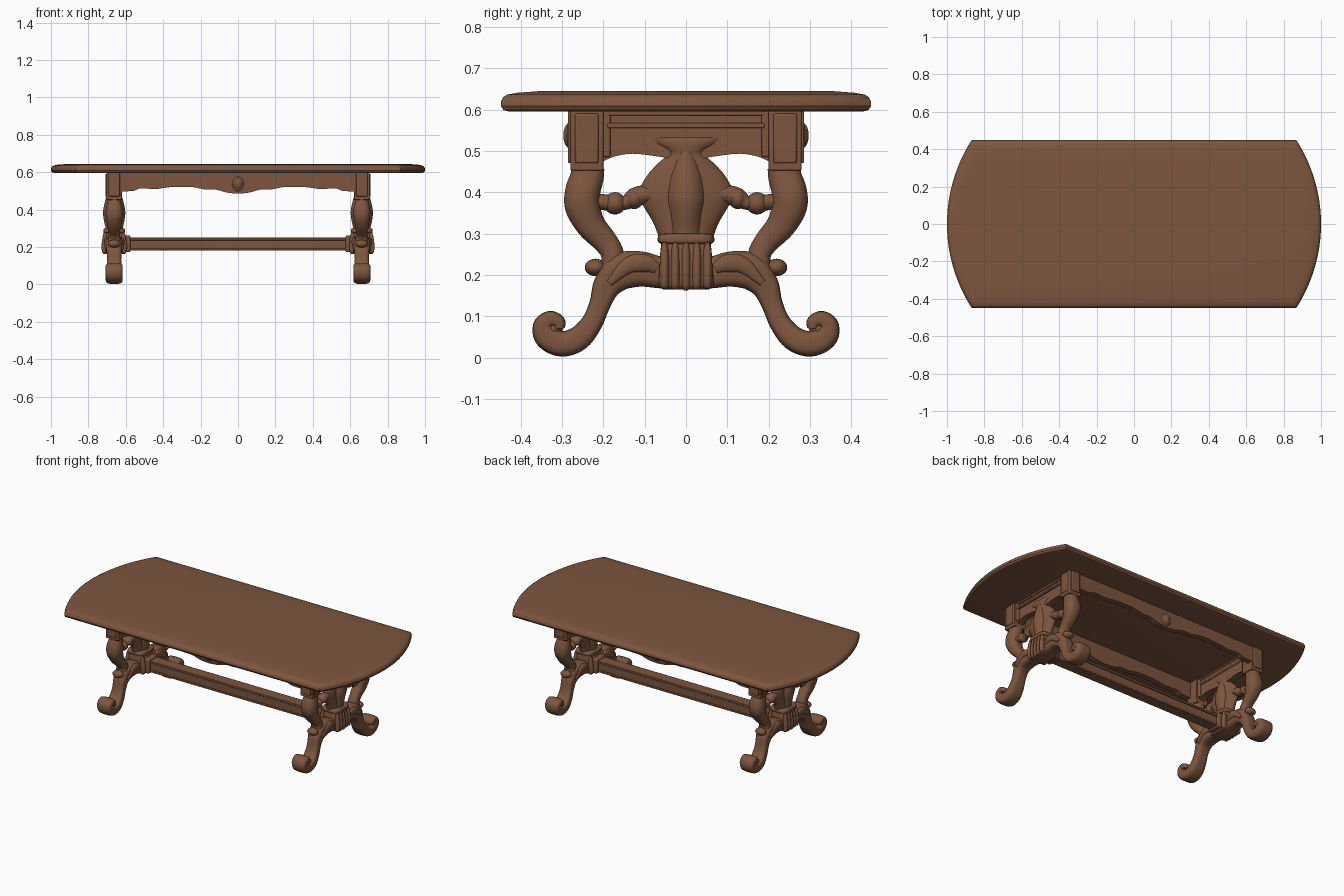
import bpy, bmesh, math
from mathutils import Vector

wood = bpy.data.materials.new("brown wood")
wood.diffuse_color = (0.205, 0.093, 0.049, 1)
LX = 0.662          # distance of each trestle from the centre


def finish(bm, name, mirror="", bevel=0, angle=35):
    """Turn a bmesh into a named object, mirrored over the given axes."""
    bmesh.ops.recalc_face_normals(bm, faces=bm.faces[:])
    me = bpy.data.meshes.new(name)
    bm.to_mesh(me)
    bm.free()
    me.materials.append(wood)
    ob = bpy.data.objects.new(name, me)
    bpy.context.collection.objects.link(ob)
    bpy.ops.object.select_all(action='DESELECT')
    ob.select_set(True)
    bpy.context.view_layer.objects.active = ob
    bpy.ops.object.shade_smooth_by_angle(angle=math.radians(angle))
    if bevel:
        m = ob.modifiers.new("bevel", 'BEVEL')
        m.width, m.segments = bevel, 2
    if mirror:
        m = ob.modifiers.new("mirror", 'MIRROR')
        m.use_axis = ("x" in mirror, "y" in mirror, False)
        m.use_mirror_merge = False
    return ob


def skin(rings, name, mirror="", angle=35):
    """Join closed rings of points into a capped surface."""
    bm = bmesh.new()
    vs = [[bm.verts.new(p) for p in r] for r in rings]
    n = len(vs[0])
    for a, b in zip(vs, vs[1:]):
        for i in range(n):
            j = (i + 1) % n
            bm.faces.new((a[i], a[j], b[j], b[i]))
    bm.faces.new(vs[0])
    bm.faces.new(vs[-1])
    return finish(bm, name, mirror, angle=angle)


def smooth(keys, steps=5):
    """Catmull-Rom interpolation of tuples of any length."""
    k = [keys[0]] + list(keys) + [keys[-1]]
    out = []
    for a, b, c, d in zip(k, k[1:], k[2:], k[3:]):
        for s in range(steps):
            t = s / steps
            out.append(tuple(0.5 * (2 * q + (r - p) * t + (2 * p - 5 * q + 4 * r - w) * t * t
                             + (3 * q - p - 3 * r + w) * t ** 3) for p, q, r, w in zip(a, b, c, d)))
    return out + [keys[-1]]


def oval(n, e):
    """Unit superellipse; larger e is squarer."""
    for i in range(n):
        a = 2 * math.pi * (i + 0.5) / n
        c, s = math.cos(a), math.sin(a)
        yield math.copysign(abs(c) ** (2 / e), c), math.copysign(abs(s) ** (2 / e), s)


def sweep(name, keys, mirror="xy", e=3, x=LX):
    """Bar in the YZ plane; keys are (y, z, in-plane radius, x radius)."""
    path, rings = smooth(keys), []
    for i, (y, z, r, h) in enumerate(path):
        a, b = path[max(i - 1, 0)], path[min(i + 1, len(path) - 1)]
        t = Vector((b[0] - a[0], b[1] - a[1])).normalized()
        rings.append([(x + h * u, y - t.y * r * v, z + t.x * r * v) for u, v in oval(20, e)])
    return skin(rings, name, mirror, 50)


def loft(name, keys, mirror="x", e=2, x=LX, y=0):
    """Upright turned or carved form; keys are (z, y radius, x radius)."""
    rings = [[(x + h * u, y + w * v, z) for u, v in oval(24, e)] for z, w, h in smooth(keys)]
    return skin(rings, name, mirror, 50)


def box(name, x0, x1, y0, y1, z0, z1, mirror="", bevel=0.004):
    bm = bmesh.new()
    bmesh.ops.create_cube(bm, size=1)
    for v in bm.verts:
        v.co = ((x0 + x1) / 2 + v.co.x * (x1 - x0), (y0 + y1) / 2 + v.co.y * (y1 - y0),
                (z0 + z1) / 2 + v.co.z * (z1 - z0))
    return finish(bm, name, mirror, bevel)


def ball(name, c, r, mirror="xy"):
    bm = bmesh.new()
    bmesh.ops.create_uvsphere(bm, u_segments=20, v_segments=12, radius=1)
    for v in bm.verts:
        v.co = [c[i] + r[i] * v.co[i] for i in range(3)]
    return finish(bm, name, mirror)


# Table top: straight long sides, bowed ends, rounded rim
def outline(d, z):
    R, cx, hy = 0.827 - d, 0.173, 0.448 - d
    a = math.asin(hy / R)
    half = [(cx + R * math.cos(t), R * math.sin(t)) for t in [a * (i / 16 - 1) for i in range(33)]]
    return [(x, y, z) for x, y in half] + [(-x, -y, z) for x, y in half]


rim = [(0.02, 0.595), (0.006, 0.599), (0, 0.609), (0.001, 0.62), (0.006, 0.63),
       (0.015, 0.636), (0.04, 0.6405), (0.10, 0.645)]
skin([outline(d, z) for d, z in rim], "table_top")

# Long aprons with a wavy lower edge
edge = smooth([(-0.625, 0.497), (-0.56, 0.5), (-0.52, 0.513), (-0.44, 0.51), (-0.36, 0.52),
               (-0.25, 0.521), (-0.18, 0.508), (-0.12, 0.507), (-0.06, 0.491), (0, 0.485)])
edge += [(-x, z) for x, z in edge[-2::-1]]
prof = edge + [(0.625, 0.597), (-0.625, 0.597)]
skin([[(x, y, z) for x, z in prof] for y in (0.25, 0.28)], "long_apron", "y")
# Raised bead following the wavy edge
skin([[(x, y, z) for x, z in edge + [(x, z + 0.01) for x, z in edge[::-1]]]
      for y in (0.27, 0.284)], "long_apron_bead", "y")
ball("apron_medallion_rim", (0, 0.28, 0.537), (0.031, 0.01, 0.039), "y")
ball("apron_medallion", (0, 0.282, 0.537), (0.022, 0.015, 0.03), "y")

# Corner posts with raised panels
box("corner_post", 0.62, 0.704, 0.2, 0.28, 0.452, 0.597, "xy")
box("post_panel", 0.69, 0.709, 0.212, 0.268, 0.47, 0.59, "xy")
box("post_side_panel", 0.632, 0.692, 0.27, 0.286, 0.47, 0.597, "xy")
box("post_inner_strip", 0.63, 0.69, 0.183, 0.205, 0.485, 0.597, "xy")

# End aprons with arched lower edge and moulding
arch = smooth([(-0.2, 0.475), (-0.17, 0.487), (-0.13, 0.493), (-0.08, 0.488), (-0.03, 0.48)])
arch += [(-y, z) for y, z in arch[::-1]]
prof = arch + [(0.2, 0.597), (-0.2, 0.597)]
skin([[(x, y, z) for y, z in prof] for x in (0.64, 0.68)], "end_apron", "x")
box("end_apron_moulding", 0.635, 0.692, -0.19, 0.19, 0.555, 0.567, "x", 0.003)
box("end_apron_top_moulding", 0.635, 0.69, -0.19, 0.19, 0.585, 0.597, "x", 0.003)

# Carved centre: winged plate, vase body, collar and lower block
loft("centre_wings", [(0.532, 0.11, 0.027), (0.518, 0.085, 0.03), (0.495, 0.045, 0.03),
                      (0.47, 0.068, 0.032), (0.44, 0.095, 0.034), (0.395, 0.117, 0.036),
                      (0.36, 0.1, 0.035), (0.32, 0.077, 0.035), (0.27, 0.06, 0.035)])
loft("centre_vase", [(0.5, 0.02, 0.032), (0.47, 0.035, 0.042), (0.43, 0.047, 0.053),
                     (0.385, 0.052, 0.06), (0.345, 0.044, 0.056), (0.3, 0.042, 0.047),
                     (0.26, 0.05, 0.05)])
loft("centre_collar", [(0.3, 0.05, 0.045), (0.296, 0.066, 0.056), (0.28, 0.068, 0.058),
                       (0.274, 0.055, 0.05)], e=4)
loft("centre_block", [(0.28, 0.06, 0.05), (0.25, 0.063, 0.056), (0.21, 0.07, 0.06),
                      (0.175, 0.07, 0.058), (0.165, 0.055, 0.045)], e=4)
# Fluted leaves over the lower block, on both faces
for side in (-1, 1):
    for i in range(5):
        y = (i - 2) * 0.026
        x = LX + side * 0.05
        loft("block_leaf", [(0.278, 0.005, 0.006), (0.255, 0.01, 0.012), (0.21, 0.012, 0.018),
                            (0.175, 0.011, 0.015), (0.162 + abs(i - 2) * 0.002, 0.005, 0.006)],
             x=x, y=y)

# S-shaped upper legs
sweep("upper_leg", [(0.237, 0.46, 0.04, 0.034), (0.24, 0.435, 0.041, 0.037),
                    (0.25, 0.4, 0.043, 0.045), (0.25, 0.365, 0.043, 0.045),
                    (0.23, 0.32, 0.036, 0.037), (0.195, 0.28, 0.03, 0.031),
                    (0.178, 0.25, 0.028, 0.033), (0.178, 0.21, 0.028, 0.036)], e=2.5)
# Knobbed arms linking leg and vase
sweep("link_arm", [(0.08, 0.395, 0.02, 0.025), (0.11, 0.392, 0.024, 0.027),
                   (0.13, 0.383, 0.023, 0.025), (0.148, 0.374, 0.017, 0.02),
                   (0.175, 0.373, 0.02, 0.024), (0.23, 0.38, 0.018, 0.02)], e=2)
ball("link_knob", (LX, 0.172, 0.373), (0.03, 0.027, 0.027))
ball("link_inner_knob", (LX, 0.125, 0.385), (0.03, 0.022, 0.026))
# Outer bud on the hip of the lower leg
ball("hip_bud", (LX, 0.219, 0.218), (0.034, 0.026, 0.021))

# Lower legs: arched hip running down to a scrolled foot
sweep("lower_leg", [(0, 0.2, 0.035, 0.04), (0.06, 0.205, 0.038, 0.042),
                    (0.11, 0.214, 0.043, 0.045), (0.155, 0.208, 0.045, 0.045),
                    (0.19, 0.175, 0.035, 0.04), (0.208, 0.13, 0.026, 0.038),
                    (0.227, 0.085, 0.026, 0.041), (0.259, 0.047, 0.03, 0.045),
                    (0.3, 0.033, 0.031, 0.046), (0.336, 0.05, 0.031, 0.046),
                    (0.345, 0.077, 0.025, 0.046), (0.328, 0.093, 0.02, 0.046),
                    (0.309, 0.085, 0.018, 0.045), (0.306, 0.07, 0.012, 0.044)], e=3.5)
ball("foot_scroll_eye", (LX, 0.322, 0.068), (0.043, 0.024, 0.024))
# Leaf relief on both faces of the hip
for side in (-1, 1):
    sweep("hip_leaf", [(0.07, 0.215, 0.012, 0.006), (0.1, 0.228, 0.022, 0.012),
                       (0.14, 0.222, 0.02, 0.012), (0.185, 0.18, 0.008, 0.005)],
          e=2, x=LX + side * 0.042)

# Long stretcher with lipped edges and end collars
box("stretcher", -0.62, 0.62, -0.028, 0.028, 0.185, 0.245)
box("stretcher_top_lip", -0.6, 0.6, -0.035, 0.035, 0.236, 0.25, bevel=0.003)
box("stretcher_bottom_lip", -0.6, 0.6, -0.033, 0.033, 0.18, 0.192, bevel=0.003)
box("stretcher_collar", 0.575, 0.61, -0.045, 0.045, 0.172, 0.262, "x", 0.008)
